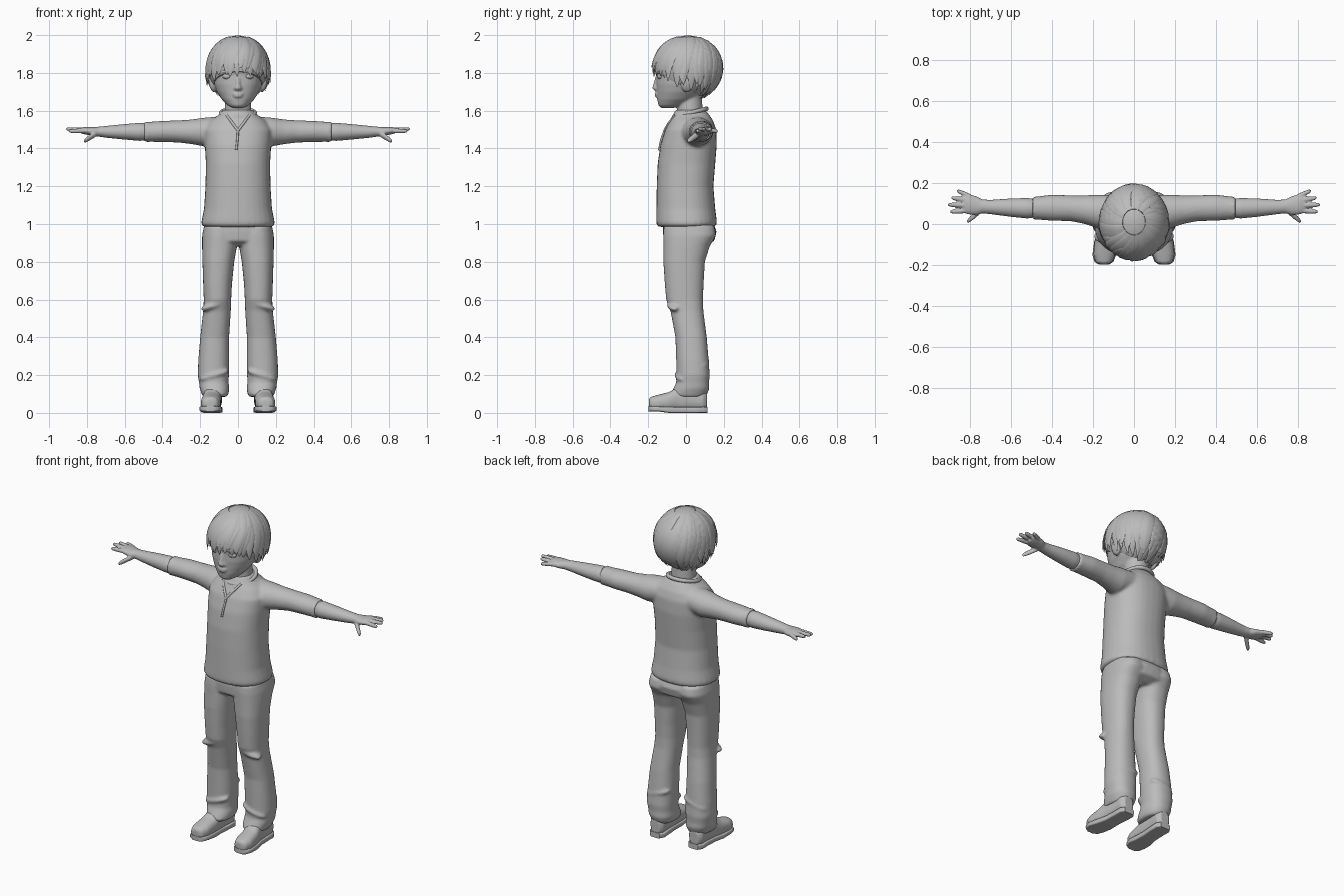
import bpy, bmesh, math, random
from mathutils import Vector, Matrix

if "Cube" in bpy.data.objects:
    bpy.data.objects.remove(bpy.data.objects["Cube"])
random.seed(4)

clay = bpy.data.materials.new("clay_grey")
clay.use_nodes = True
GREY = (0.5, 0.5, 0.5, 1)
clay.diffuse_color = GREY
clay.node_tree.nodes["Principled BSDF"].inputs["Base Color"].default_value = GREY


def skin_rings(bm, rings):
    """Bridge a list of point rings into a capped tube."""
    loops = [[bm.verts.new(p) for p in ring] for ring in rings]
    n = len(loops[0])
    for a, b in zip(loops, loops[1:]):
        for i in range(n):
            j = (i + 1) % n
            bm.faces.new((a[i], a[j], b[j], b[i]))
    bm.faces.new(loops[0])
    bm.faces.new(loops[-1])


def loft(bm, axis, sections, power=2.0, n=32):
    """Sections: position along the axis, then centre and radius on the two other axes."""
    others = [k for k in range(3) if k != axis]
    rings = []
    for pos, c1, r1, c2, r2 in sections:
        ring = []
        for i in range(n):
            a = math.tau * i / n
            c, s = math.cos(a), math.sin(a)
            p = Vector()
            p[axis] = pos
            p[others[0]] = c1 + r1 * math.copysign(abs(c) ** (2 / power), c)
            p[others[1]] = c2 + r2 * math.copysign(abs(s) ** (2 / power), s)
            ring.append(p)
        rings.append(ring)
    skin_rings(bm, rings)


def spans(rows):
    """Turn (z, x0, x1, y0, y1) rows into loft sections."""
    return [(z, (a + b) / 2, (b - a) / 2, (c + d) / 2, (d - c) / 2) for z, a, b, c, d in rows]


def ball(bm, centre, radii, tilt=0):
    m = Matrix.Translation(centre) @ Matrix.Rotation(tilt, 4, 'Y') @ Matrix.Diagonal((*radii, 1))
    return bmesh.ops.create_uvsphere(bm, u_segments=32, v_segments=20, radius=1, matrix=m)["verts"]


def finish(name, bm, voxel=0, smooth=4):
    bmesh.ops.recalc_face_normals(bm, faces=bm.faces)
    me = bpy.data.meshes.new(name)
    bm.to_mesh(me)
    bm.free()
    me.materials.append(clay)
    ob = bpy.data.objects.new(name, me)
    bpy.context.collection.objects.link(ob)
    for o in bpy.context.selected_objects:
        o.select_set(False)
    ob.select_set(True)
    bpy.context.view_layer.objects.active = ob
    if voxel:
        r = ob.modifiers.new("fuse", 'REMESH')
        r.mode, r.voxel_size, r.use_smooth_shade = 'VOXEL', voxel, True
        s = ob.modifiers.new("soften", 'SMOOTH')
        s.factor, s.iterations = 0.5, smooth
    else:
        bpy.ops.object.shade_smooth_by_angle(angle=math.radians(50))
    return ob


def cord(name, points, radius, cyclic=False):
    cu = bpy.data.curves.new(name, 'CURVE')
    cu.dimensions, cu.bevel_depth, cu.bevel_resolution = '3D', radius, 3
    sp = cu.splines.new('BEZIER')
    sp.bezier_points.add(len(points) - 1)
    for bp, p in zip(sp.bezier_points, points):
        bp.co = p
        bp.handle_left_type = bp.handle_right_type = 'AUTO'
    sp.use_cyclic_u = cyclic
    cu.materials.append(clay)
    bpy.context.collection.objects.link(bpy.data.objects.new(name, cu))


# Shirt: torso and both sleeves fused
bm = bmesh.new()
loft(bm, 2, spans([(z, -w, w, f, b) for z, w, f, b in (
    (.985, .18, -.145, .15), (1.0, .195, -.157, .163), (1.02, .192, -.158, .163), (1.08, .18, -.157, .155),
    (1.2, .172, -.155, .145), (1.32, .17, -.15, .155), (1.42, .176, -.135, .163), (1.5, .18, -.11, .16),
    (1.545, .15, -.085, .145), (1.58, .1, -.068, .122), (1.605, .08, -.055, .1))]), 2.3)
SLEEVE = ((.08, .06, .08, 1.5, .07), (.18, .062, .082, 1.487, .076), (.24, .07, .07, 1.488, .066),
          (.31, .077, .063, 1.49, .059), (.4, .08, .064, 1.49, .056), (.47, .078, .057, 1.488, .053),
          (.495, .077, .058, 1.488, .056))
for s in (-1, 1):
    loft(bm, 0, [(s * x, *r) for x, *r in SLEEVE])
finish("shirt", bm, .009, 5)

# Collar band, neck opening and button placket
cord("collar", [(.088 * math.sin(a), .022 - .086 * math.cos(a), 1.588 - .022 * math.cos(a))
                for a in [math.tau * i / 12 for i in range(12)]], .012, True)
for s, side in ((-1, "right"), (1, "left")):
    cord(side + "_neck_edge", [(s * .06, -.055, 1.575), (s * .03, -.09, 1.535), (0, -.113, 1.495)], .007)
cord("placket", [(0, -.113, 1.495), (-.004, -.132, 1.44), (-.01, -.142, 1.39)], .006)

# Trousers: hips and legs fused
bm = bmesh.new()
loft(bm, 2, spans([(z, -w, w, f, b) for z, w, f, b in (
    (1.02, .175, -.12, .14), (.96, .186, -.122, .162), (.91, .185, -.118, .15), (.885, .12, -.08, .1))]), 2.4)
LEG = [(.99, .01, .18, -.118, .15), (.94, .004, .19, -.121, .16), (.88, .006, .19, -.12, .125),
       (.8, .02, .188, -.12, .1), (.68, .032, .184, -.112, .093), (.6, .036, .181, -.105, .09),
       (.54, .038, .184, -.082, .092), (.4, .047, .2, -.056, .11), (.28, .046, .21, -.052, .12),
       (.2, .048, .213, -.05, .126), (.16, .05, .206, -.052, .122), (.13, .046, .203, -.066, .124),
       (.1, .05, .192, -.08, .113), (.085, .06, .185, -.07, .1)]
for s in (-1, 1):
    loft(bm, 2, spans([(z, s * a, s * b, c, d) for z, a, b, c, d in LEG]), 2.3)
    # soft fabric folds at knee and cuff
    for z, y, w in ((.57, -.06, .055), (.27, .085, .06), (.2, -.02, .06)):
        ball(bm, (s * .125, y, z), (w + .02, .04, .022), s * .3)
finish("trousers", bm, .008, 5)

# Arms and hands
ARM = ((.44, .077, .04, 1.488, .04), (.52, .077, .05, 1.488, .048), (.6, .08, .045, 1.488, .041),
       (.7, .083, .035, 1.488, .031), (.74, .086, .034, 1.489, .026), (.77, .09, .046, 1.49, .023),
       (.81, .097, .05, 1.494, .02), (.835, .1, .042, 1.495, .014))
FINGERS = (((.8, .135, 1.494), (.865, .163, 1.492)), ((.8, .114, 1.496), (.892, .128, 1.502)),
           ((.8, .09, 1.497), (.91, .095, 1.503)), ((.8, .066, 1.494), (.898, .06, 1.492)),
           ((.745, .07, 1.482), (.815, .012, 1.438)))
for s, side in ((-1, "right"), (1, "left")):
    bm = bmesh.new()
    loft(bm, 0, [(s * x, *r) for x, *r in ARM])
    for k, (root, tip) in enumerate(FINGERS):
        thick = .016 if k == 4 else .0125
        rows = []
        for t, r in ((0, 1), (.5, 1), (.8, .9), (.94, .7), (1, .35)):
            p = Vector(root).lerp(Vector(tip), t)
            rows.append((s * p.x, p.y, r * thick, p.z, r * thick))
        loft(bm, 0, rows, n=12)
    finish(side + "_arm_and_hand", bm, .005, 3)

# Shoes with separate soles
SHOE = ((-.197, .147, .02, .05, .02), (-.188, .147, .04, .05, .035), (-.15, .145, .053, .052, .043),
        (-.09, .141, .052, .06, .05), (-.04, .135, .048, .075, .066), (.03, .132, .046, .08, .07),
        (.09, .13, .046, .07, .06), (.112, .13, .03, .065, .045))
SOLE = ((-.198, .147, .025), (-.185, .147, .046), (-.15, .145, .058), (-.09, .141, .054), (-.03, .135, .046),
        (.04, .131, .047), (.09, .13, .049), (.115, .13, .032))
for s, side in ((-1, "right"), (1, "left")):
    bm = bmesh.new()
    loft(bm, 1, [(y, s * c, *r) for y, c, *r in SHOE], 2.4)
    finish(side + "_shoe", bm, .007, 3)
    bm = bmesh.new()
    loft(bm, 1, [(y, s * c, r, .022 if y < -.1 else .016, .014 if y < -.1 else .016) for y, c, r in SOLE], 6)
    finish(side + "_sole", bm)

# Head, neck, ears, nose and lips fused
bm = bmesh.new()
loft(bm, 2, spans([(z, -w, w, f, b) for z, w, f, b in (
    (1.614, .028, -.13, -.07), (1.628, .055, -.146, -.01), (1.66, .086, -.152, .05), (1.7, .112, -.155, .1),
    (1.74, .128, -.158, .13), (1.785, .135, -.157, .15), (1.83, .138, -.166, .155), (1.9, .12, -.145, .14),
    (1.95, .07, -.08, .09))]), 2.15)
loft(bm, 2, ((1.55, 0, .085, .025, .08), (1.6, 0, .07, .02, .068), (1.66, 0, .068, .02, .065),
             (1.72, 0, .07, .03, .07)))
loft(bm, 2, ((1.708, 0, .018, -.155, .012), (1.718, 0, .022, -.158, .022), (1.735, 0, .014, -.158, .016),
             (1.78, 0, .012, -.15, .012)), n=16)
ball(bm, (0, -.152, 1.689), (.03, .013, .007))
ball(bm, (0, -.151, 1.677), (.025, .014, .008))
for s in (-1, 1):
    ball(bm, (s * .135, .005, 1.738), (.018, .03, .042), s * .25)
    ball(bm, (s * .055, -.132, 1.808), (.036, .026, .008), s * .1)
finish("head", bm, .006, 3)

# Eyes
for s, side in ((-1, "right"), (1, "left")):
    bm = bmesh.new()
    ball(bm, (s * .055, -.132, 1.782), (.027, .021, .017))
    finish(side + "_eye", bm)

# Hair: rounded cap trimmed along the hairline, covered with swept locks
CENTRE, RADII = Vector((0, .01, 1.83)), Vector((.16, .181, .168))
bm = bmesh.new()
ball(bm, CENTRE, RADII)
cut = bmesh.ops.bisect_plane(bm, geom=bm.verts[:] + bm.edges[:] + bm.faces[:], dist=1e-5,
                             plane_co=(0, -.18, 1.815), plane_no=(0, -.15, -.28), clear_outer=True)
rim = [e for e in cut["geom_cut"] if isinstance(e, bmesh.types.BMEdge)]
bmesh.ops.edgeloop_fill(bm, edges=rim)


def scalp(theta, a, lift=1.0):
    d = Vector((math.sin(theta) * math.sin(a), -math.sin(theta) * math.cos(a), math.cos(theta)))
    return CENTRE + Vector(d[k] * RADII[k] for k in range(3)) * lift


def lock(a, start, end, width, swirl, flare):
    rings = []
    for i in range(10):
        t = i / 9
        th = start + (end - start) * t
        az = a + swirl * (t - 1) ** 2
        p = scalp(th, az, 1.0 + flare * t ** 4)
        out = (p - CENTRE).normalized()
        along = (scalp(th + .02, az) - scalp(th - .02, az)).normalized()
        side = along.cross(out).normalized()
        w = width * max(.06, math.sin(math.pi * (.12 + .88 * t)) ** .6)
        rings.append([p + side * w * math.cos(q) + out * .22 * w * math.sin(q)
                      for q in [math.tau * k / 10 for k in range(10)]])
    skin_rings(bm, rings)


COUNT = 30
for layer in range(2):
    for i in range(COUNT):
        a = math.tau * (i + .5 * layer) / COUNT + random.uniform(-.06, .06)
        hem = 1.732 + .06 * math.cos(a) + .03 * layer + random.uniform(-.012, .012)
        end = math.acos((hem - CENTRE.z) / RADII.z)
        flare = random.uniform(.02, .07) + .12 * abs(math.sin(a)) * (hem < 1.77)
        lock(a, .35 + .3 * layer, end, random.uniform(.024, .034), random.uniform(.2, .5), flare)
finish("hair", bm)
